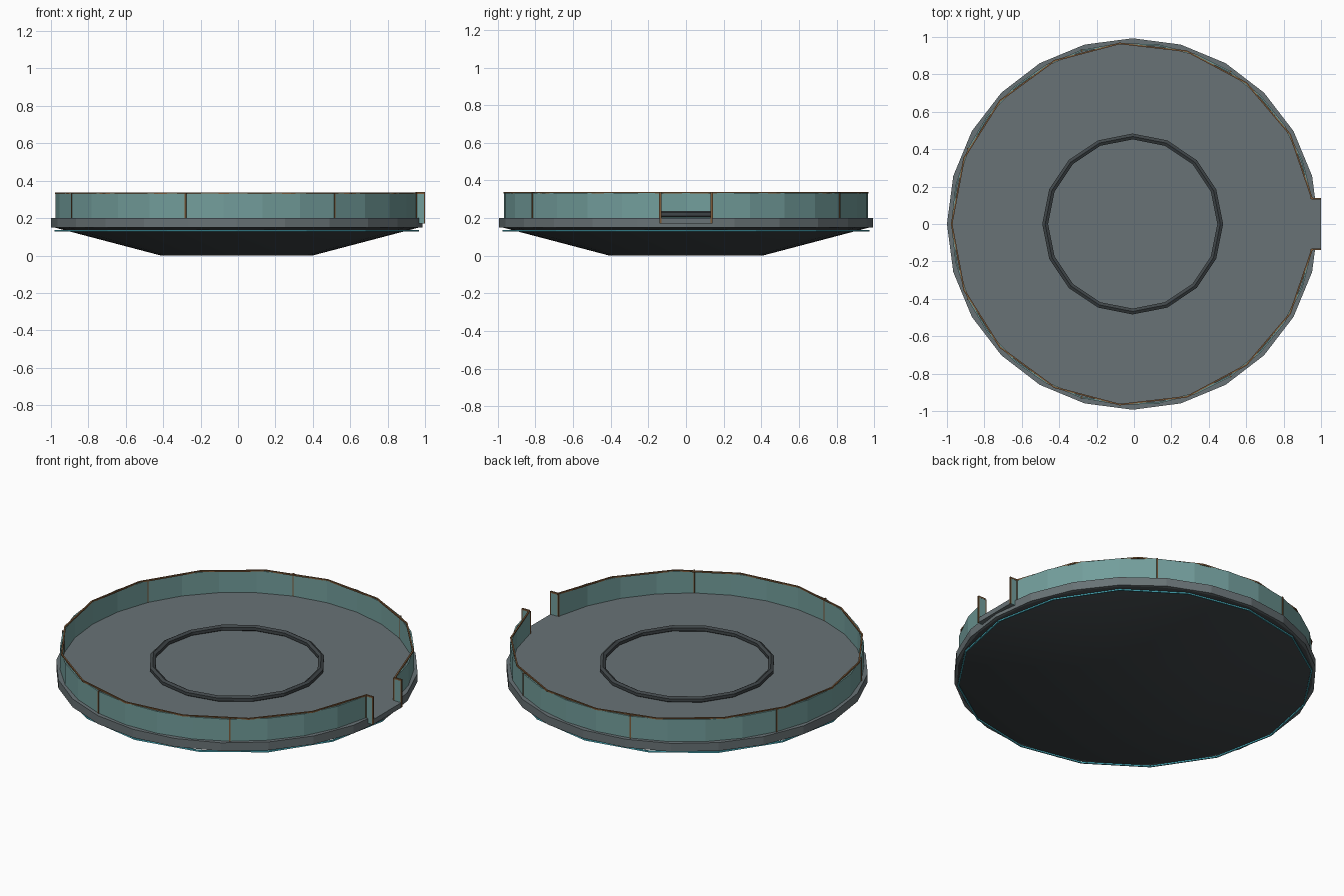
import bpy, bmesh
from math import sin, cos, pi, radians

if "Cube" in bpy.data.objects:
    bpy.data.objects.remove(bpy.data.objects["Cube"])

CX = -0.007                    # centre of the round parts
GAP = radians(8.2)             # half angle of the entrance gap
SPAN = 2 * pi - 2 * GAP


def material(name, color):
    m = bpy.data.materials.new(name)
    m.diffuse_color = (*color, 1)
    m.use_nodes = True
    m.node_tree.nodes["Principled BSDF"].inputs["Base Color"].default_value = m.diffuse_color
    return m


DECK = material("deck_grey", (0.14, 0.17, 0.18))
HULL = material("hull_dark", (0.05, 0.06, 0.065))
GLASS = material("teal_glass", (0.17, 0.34, 0.33))
BRONZE = material("bronze", (0.2, 0.1, 0.04))
CYAN = material("cyan_light", (0.08, 0.5, 0.6))


def finish(name, bm, mat, smooth=False):
    bmesh.ops.recalc_face_normals(bm, faces=bm.faces)
    me = bpy.data.meshes.new(name)
    bm.to_mesh(me)
    bm.free()
    me.materials.append(mat)
    ob = bpy.data.objects.new(name, me)
    bpy.context.collection.objects.link(ob)
    if smooth:
        bpy.ops.object.select_all(action='DESELECT')
        ob.select_set(True)
        bpy.context.view_layer.objects.active = ob
        bpy.ops.object.shade_smooth_by_angle(angle=radians(30))
    return ob


def sweep(name, profile, segs, mat, start=0.0, span=2 * pi, smooth=False):
    """Sweep a closed (radius, z) profile round the vertical axis."""
    full = span > 2 * pi - 1e-6
    bm = bmesh.new()
    rings = []
    for i in range(segs if full else segs + 1):
        a = start + span * i / segs
        rings.append([bm.verts.new((CX + r * cos(a), r * sin(a), z)) for r, z in profile])
    n = len(profile)
    for i in range(segs):
        p, q = rings[i], rings[(i + 1) % len(rings)]
        for j in range(n):
            k = (j + 1) % n
            bm.faces.new((p[j], p[k], q[k], q[j]))
    if not full:
        bm.faces.new(rings[0])
        bm.faces.new(rings[-1])
    return finish(name, bm, mat, smooth)


def circle(r, z, size, n):
    return [(r + size * cos(2 * pi * (i + 0.5) / n), z + size * sin(2 * pi * (i + 0.5) / n))
            for i in range(n)]


def frustum(name, r1, r2, z1, z2, segs, mat, smooth=False):
    bm = bmesh.new()
    bmesh.ops.create_cone(bm, cap_ends=True, segments=segs, radius1=r1, radius2=r2, depth=z2 - z1)
    bmesh.ops.translate(bm, verts=bm.verts, vec=(CX, 0, (z1 + z2) / 2))
    return finish(name, bm, mat, smooth)


def box(name, lo, hi, mat):
    bm = bmesh.new()
    bmesh.ops.create_cube(bm, size=1)
    for v in bm.verts:
        v.co = [(l + h) / 2 + c * (h - l) for c, l, h in zip(v.co, lo, hi)]
    return finish(name, bm, mat)


# Deck disc and tapered underside
frustum("deck", 0.993, 0.993, 0.15, 0.2, 24, DECK)
frustum("underside", 0.405, 0.975, 0.0, 0.15, 32, HULL, True)

# Light strip below the deck, ring on the floor
sweep("light_strip", circle(0.971, 0.133, 0.006, 4), 16, CYAN)
sweep("floor_ring", circle(0.468, 0.22, 0.018, 6), 16, HULL)

# Wall and its top rail, open at the entrance
sweep("wall", [(0.962, 0.195), (0.97, 0.195), (0.97, 0.332), (0.962, 0.332)],
      28, GLASS, GAP, SPAN)
sweep("top_rail", circle(0.968, 0.334, 0.006, 4), 16, BRONZE, GAP, SPAN)

# Slim posts between the seven wall panels
for i in range(8):
    a = GAP + SPAN * i / 7
    d = 0.004
    sweep(f"wall_post_{i + 1}", [(0.96, 0.2), (0.973, 0.2), (0.973, 0.335), (0.96, 0.335)],
          1, BRONZE, a - d, 2 * d)

# Entrance: threshold plate, side wings with trims
box("threshold", (0.93, -0.135, 0.17), (0.999, 0.135, 0.2), DECK)
for side, s in (("left", -1), ("right", 1)):
    y0, y1 = sorted((s * 0.132, s * 0.139))
    box(f"entrance_wing_{side}", (0.952, y0, 0.17), (0.998, y1, 0.334), GLASS)
    box(f"wing_rail_{side}", (0.95, y0 - 0.001, 0.33), (1.0, y1 + 0.001, 0.339), BRONZE)
    box(f"wing_trim_{side}", (0.994, y0 - 0.001, 0.17), (1.0, y1 + 0.001, 0.336), BRONZE)
